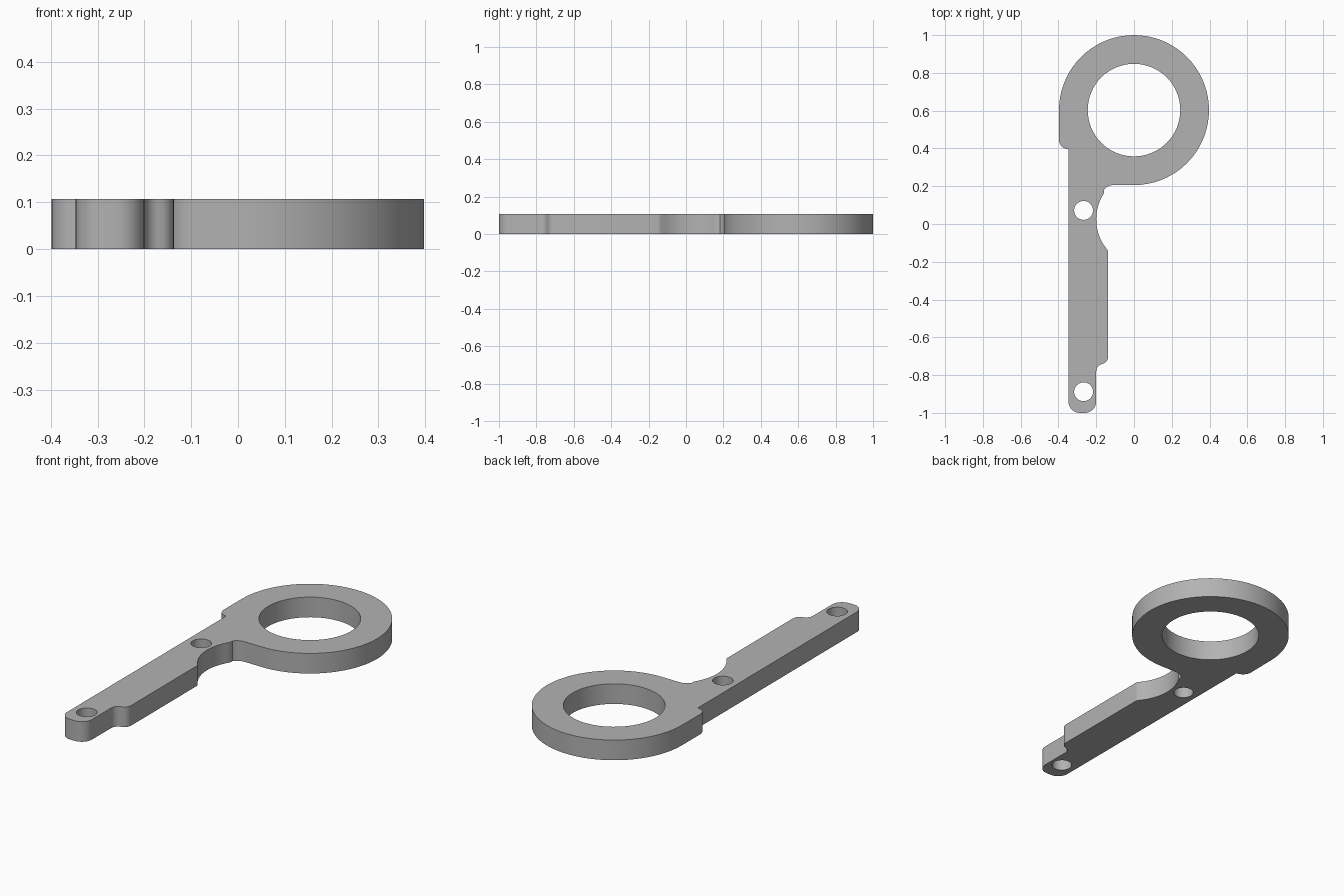
import bpy
import bmesh
from math import cos, sin, radians
from mathutils import Vector

cube = bpy.data.objects.get("Cube")
if cube:
    bpy.data.objects.remove(cube, do_unlink=True)

THICK = 0.107
RING = (0, 0.603)


def arc(center, radius, start, end, steps):
    """Points along an arc, angles in degrees."""
    angles = [radians(start + (end - start) * i / steps) for i in range(steps + 1)]
    return [(center[0] + radius * cos(a), center[1] + radius * sin(a)) for a in angles]


def circle(center, radius, steps):
    return arc(center, radius, 0, 360, steps)[:-1]


# Outer outline, counter-clockwise from the bottom of the ring
outline = arc(RING, 0.397, -90, 180, 54)
outline += arc((-0.347, 0.447), 0.051, 180, 270, 8)        # shoulder lip
outline += arc((-0.287, -0.94), 0.06, 180, 270, 8)         # rounded tip
outline += arc((-0.26, -0.94), 0.06, 270, 360, 8)
outline += arc((-0.16, -0.78), 0.04, 180, 105, 6)          # step up to the wide blade
outline += arc((-0.177, -0.702), 0.04, -65, 0, 6)
outline += arc((-0.167, -0.152), 0.03, 0, 30, 3)           # blade top corner
outline += arc((0.05, 0.025), 0.25, 212, 147, 14)          # neck scoop
outline += arc((-0.105, 0.137), 0.07, 140, 90, 6)

holes = [
    circle(RING, 0.245, 64),           # ring opening
    circle((-0.267, 0.072), 0.05, 32),   # upper pin hole
    circle((-0.267, -0.888), 0.05, 32),  # lower pin hole
]

# Fill the flat profile, then extrude it to the plate thickness
bm = bmesh.new()
edges = []
for loop in [outline] + holes:
    verts = [bm.verts.new((x, y, 0)) for x, y in loop]
    edges += [bm.edges.new((v, verts[i - 1])) for i, v in enumerate(verts)]
bmesh.ops.triangle_fill(bm, use_beauty=True, edges=edges, normal=Vector((0, 0, 1)))
result = bmesh.ops.extrude_face_region(bm, geom=bm.faces[:], use_keep_orig=True)
top = [g for g in result["geom"] if isinstance(g, bmesh.types.BMVert)]
bmesh.ops.translate(bm, verts=top, vec=(0, 0, THICK))
bmesh.ops.recalc_face_normals(bm, faces=bm.faces[:])

mesh = bpy.data.meshes.new("ring_handle_plate")
bm.to_mesh(mesh)
bm.free()
plate = bpy.data.objects.new("ring_handle_plate", mesh)
bpy.context.collection.objects.link(plate)

# Single grey material
grey = bpy.data.materials.new("plain_grey")
grey.use_nodes = True
grey.diffuse_color = (0.45, 0.45, 0.45, 1)
grey.node_tree.nodes["Principled BSDF"].inputs["Base Color"].default_value = grey.diffuse_color
mesh.materials.append(grey)

bpy.ops.object.select_all(action="DESELECT")
plate.select_set(True)
bpy.context.view_layer.objects.active = plate
bpy.ops.object.shade_smooth_by_angle(angle=radians(30))
